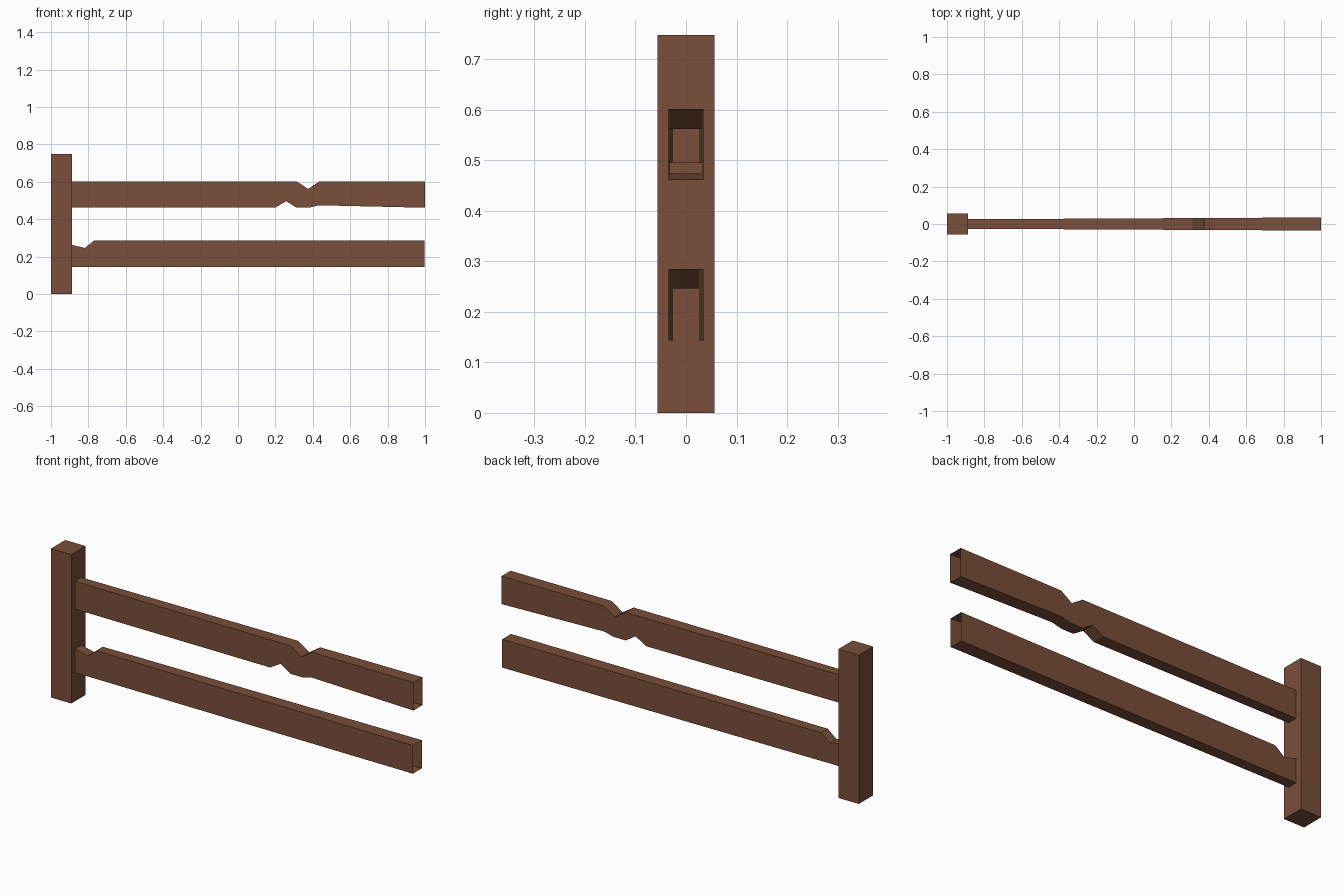
import bpy
import bmesh

if "Cube" in bpy.data.objects:
    bpy.data.objects.remove(bpy.data.objects["Cube"])

wood = bpy.data.materials.new("brown_wood")
wood.diffuse_color = (0.195, 0.077, 0.042, 1)
wood.use_nodes = True
wood.node_tree.nodes["Principled BSDF"].inputs["Base Color"].default_value = wood.diffuse_color

POST_FACE = -0.887


def finish(name, bm):
    bmesh.ops.recalc_face_normals(bm, faces=bm.faces)
    mesh = bpy.data.meshes.new(name)
    bm.to_mesh(mesh)
    bm.free()
    mesh.materials.append(wood)
    obj = bpy.data.objects.new(name, mesh)
    bpy.context.collection.objects.link(obj)
    return obj


def half_width(x):
    # rails widen from the post to the free end
    t = (x - POST_FACE) / (1 - POST_FACE)
    return 0.0255 + t * 0.0095


def rail(name, top, bottom):
    """Tapered rail with open ends; top and bottom are (x, z) edges, left to right."""
    bm = bmesh.new()
    outline = top + bottom[::-1]
    front = [bm.verts.new((x, -half_width(x), z)) for x, z in outline]
    back = [bm.verts.new((x, half_width(x), z)) for x, z in outline]
    bm.faces.new(front[::-1])
    bm.faces.new(back)
    n = len(outline)
    for i in range(n - 1):
        if i != len(top) - 1:  # leave both ends open
            bm.faces.new((front[i], front[i + 1], back[i + 1], back[i]))
    # make all normals face outwards
    for f in bm.faces:
        f.normal_update()
    return finish(name, bm)


# Square post
bm = bmesh.new()
bmesh.ops.create_cube(bm, size=1)
for v in bm.verts:
    v.co.x = -1 if v.co.x < 0 else POST_FACE
    v.co.y *= 0.113
    v.co.z = 0 if v.co.z < 0 else 0.748
finish("post", bm)

# Upper rail with a chipped break on both edges
rail("upper_rail",
     [(POST_FACE, 0.602), (0.313, 0.602), (0.375, 0.562), (0.435, 0.602), (1, 0.602)],
     [(POST_FACE, 0.462), (0.2, 0.462), (0.258, 0.496), (0.313, 0.461),
      (0.38, 0.461), (0.433, 0.474), (1, 0.461)])

# Lower rail chipped beside the post
rail("lower_rail",
     [(POST_FACE, 0.262), (-0.818, 0.246), (-0.77, 0.285), (0.997, 0.285)],
     [(POST_FACE, 0.143), (0.997, 0.143)])
